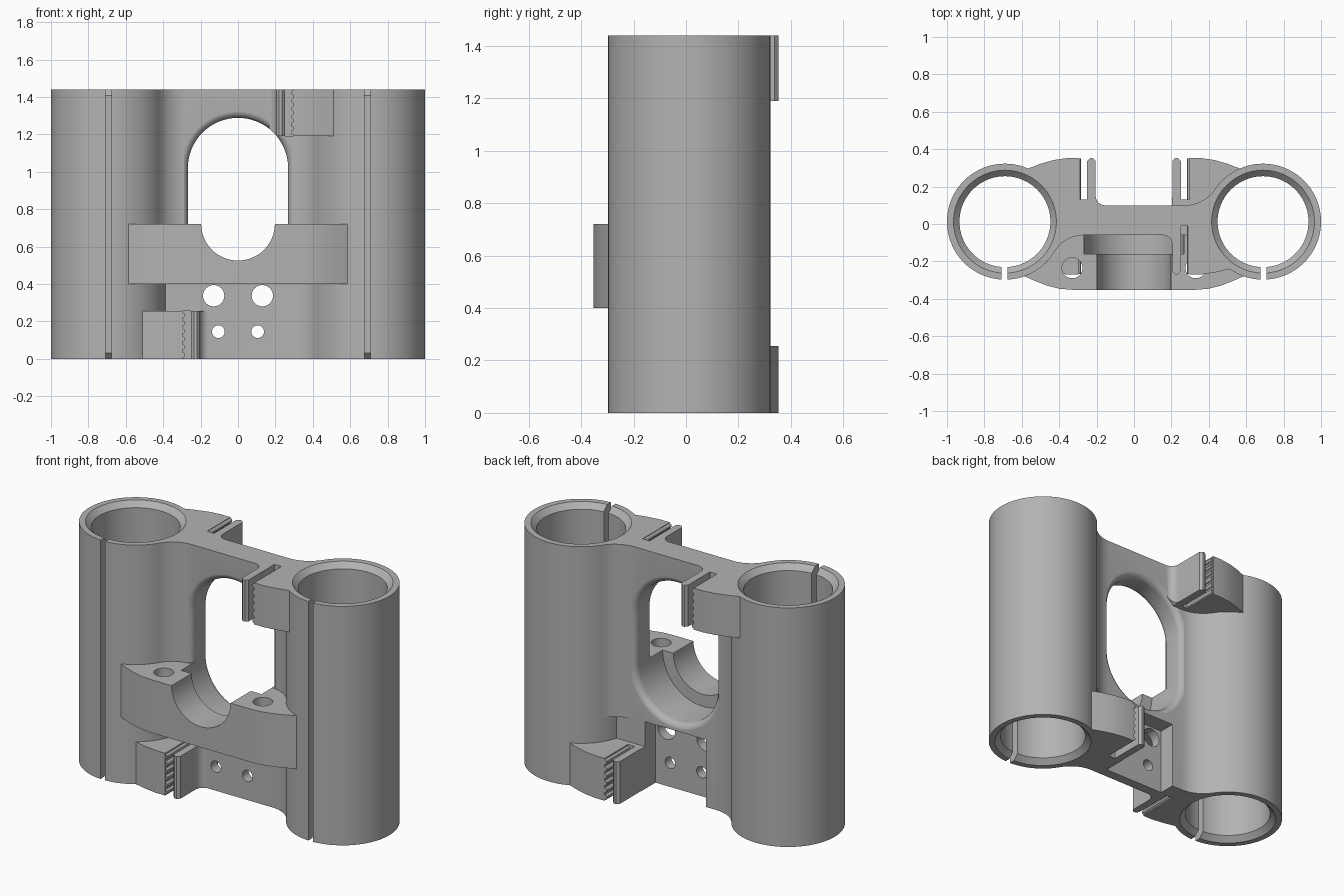
import bpy, bmesh
from math import sin, cos, pi, atan2, hypot

cube = bpy.data.objects.get("Cube")
if cube:
    bpy.data.objects.remove(cube, do_unlink=True)

grey = bpy.data.materials.new("plain_grey")
grey.use_nodes = True
grey.diffuse_color = (0.45, 0.45, 0.45, 1)
grey.node_tree.nodes["Principled BSDF"].inputs["Base Color"].default_value = (0.45, 0.45, 0.45, 1)

H = 1.44                       # overall height
TUBE_X, TUBE_Y, TUBE_R = 0.69, 0.0125, 0.31
WEB_FRONT, WEB_BACK = -0.06, 0.10


def loft(name, loops):
    """Skin a closed solid through equal-length loops of 3D points."""
    bm = bmesh.new()
    rings = [[bm.verts.new(p) for p in loop] for loop in loops]
    n = len(rings[0])
    for a, b in zip(rings, rings[1:]):
        for i in range(n):
            j = (i + 1) % n
            bm.faces.new((a[i], a[j], b[j], b[i]))
    bm.faces.new(rings[0])
    bm.faces.new(rings[-1])
    bmesh.ops.recalc_face_normals(bm, faces=bm.faces)
    mesh = bpy.data.meshes.new(name)
    bm.to_mesh(mesh)
    bm.free()
    obj = bpy.data.objects.new(name, mesh)
    bpy.context.collection.objects.link(obj)
    return obj


def prism(name, outline, z0, z1):
    return loft(name, [[(x, y, z) for x, y in outline] for z in (z0, z1)])


def prism_y(name, outline, y0, y1):
    return loft(name, [[(x, y, z) for x, z in outline] for y in (y0, y1)])


def box(name, x0, x1, y0, y1, z0, z1):
    return prism(name, [(x0, y0), (x1, y0), (x1, y1), (x0, y1)], z0, z1)


def arc(cx, cy, r, a0, a1, n):
    return [(cx + r * cos(a0 + (a1 - a0) * i / n),
             cy + r * sin(a0 + (a1 - a0) * i / n)) for i in range(n + 1)]


def circle(cx, cy, r, n=32):
    return arc(cx, cy, r, 0, 2 * pi, n)[:-1]


def stadium(r, z0, z1):
    return arc(0, z1, r, 0, pi, 32) + arc(0, z0, r, pi, 2 * pi, 32)


def arch(r, z0, z1):
    return arc(0, z1, r, 0, pi, 32) + [(-r, z0), (r, z0)]


def combine(target, tool, operation):
    mod = target.modifiers.new("join", 'BOOLEAN')
    mod.operation, mod.solver, mod.object = operation, 'EXACT', tool
    with bpy.context.temp_override(object=target, active_object=target):
        bpy.ops.object.modifier_apply(modifier=mod.name)
    bpy.data.objects.remove(tool, do_unlink=True)


def add(tool):
    combine(body, tool, 'UNION')


def cut(tool):
    combine(body, tool, 'DIFFERENCE')


# Central web
body = box("bearing_carriage", -0.5, 0.5, WEB_FRONT, WEB_BACK, 0, H)

# Bearing tubes, bored later
for side in (-1, 1):
    add(prism("tube", circle(side * TUBE_X, TUBE_Y, TUBE_R, 96), 0, H))


def fillet(sx, sy, z0):
    """Concave blend between the web and a tube."""
    face = WEB_BACK if sy > 0 else WEB_FRONT
    d, g = TUBE_X - 0.27, abs(face - TUBE_Y)
    r = (d * d + g * g - TUBE_R ** 2) / (2 * (TUBE_R - g))
    ang = atan2(-(g + r), d)
    pts = arc(0.27, g + r, r, -pi / 2, ang, 14)
    pts += [(TUBE_X - 0.12, g + 0.04), (TUBE_X - 0.12, 0), (0.27, 0)]
    add(prism("fillet", [(sx * x, TUBE_Y + sy * y) for x, y in pts], z0, H))


fillet(-1, -1, 0.4)
fillet(1, -1, 0)
fillet(-1, 1, 0)
fillet(1, 1, 0.4)

# Front mounting block with tapered ends
half = [(0.33, -0.352), (0.40, -0.346), (0.47, -0.328), (0.535, -0.302),
        (0.595, -0.275), (0.595, 0)]
add(prism("front_block", half + [(-x, y) for x, y in reversed(half)], 0.4, 0.72))


# Belt clamps: tapered block, slot and thin finger
def clamp(sx, back, z0, z1):
    if back:
        face, tip, slot = WEB_BACK, 0.352, 0.13
        taper = [(0.36, tip), (0.43, 0.342), (0.50, 0.322), (0.57, 0.295)]
    else:
        face, tip, slot = WEB_FRONT, -0.27, -0.01
        taper = [(0.36, tip), (0.44, -0.258), (0.515, -0.24)]
    s = 1 if back else -1
    pts = [(0.155, 0.02)]
    pts += [(x, face + s * y) for x, y in arc(0.155, 0.05, 0.05, -pi / 2, 0, 8)]
    pts += [(0.205, tip - s * 0.015), (0.22, tip), (0.235, tip), (0.25, tip - s * 0.015),
            (0.25, slot), (0.297, slot), (0.297, tip)]
    pts += taper + [(0.56, TUBE_Y)]
    add(prism("clamp", [(sx * x, y) for x, y in pts], z0, z1))
    if not back:
        xs = sorted((sx * 0.25, sx * 0.297))
        cut(box("slot", *xs, tip, slot, z0 - 0.01 * (z0 == 0), z1 + 0.01 * (z1 == H)))
    return sx * 0.297, slot, tip - s * 0.002, z0


clamps = [clamp(1, False, 1.19, H), clamp(-1, False, 0, 0.255),
          clamp(-1, True, 1.19, H), clamp(1, True, 0, 0.255)]

# Tube bores with chamfered mouths, and the front slits
for side in (-1, 1):
    profile = [(0.285, -0.01), (0.243, 0.032), (0.243, H - 0.032), (0.285, H + 0.01)]
    cut(loft("bore", [[(x, y, z) for x, y in circle(side * TUBE_X, TUBE_Y, r, 96)]
                      for r, z in profile]))
    x = side * 0.693
    cut(box("slit", x - 0.016, x + 0.016, -0.34, -0.15, -0.01, H + 0.01))

# Central window with rounded edges
cut(prism_y("window", stadium(0.268, 0.72, 1.02), -0.16, 0.16))
steps = [(0.268 + 0.04 * (1 - cos(i * pi / 12)), 0.04 * sin(i * pi / 12)) for i in range(7)]
cut(loft("back_round", [[(x, WEB_BACK - 0.039 + d, z) for x, z in stadium(r, 0.72, 1.02)]
                        for r, d in steps]))
cut(loft("front_round", [[(x, WEB_FRONT + 0.039 - d, z) for x, z in arch(r, 0.721, 1.02)]
                         for r, d in steps]))

# Round saddle and vertical bolt holes in the front block
cut(prism_y("saddle", circle(0, 0.722, 0.197, 64), -0.4, -0.1))
for side in (-1, 1):
    cut(prism("block_hole", circle(side * 0.33, -0.235, 0.055), 0.35, 0.78))

# Rear pocket and its screw holes
cut(box("pocket", -0.203, 0.203, 0.0, 0.2, -0.01, 0.405))
for side in (-1, 1):
    cut(prism_y("large_hole", circle(side * 0.13, 0.337, 0.057), -0.2, 0.2))
    cut(prism_y("small_hole", circle(side * 0.105, 0.145, 0.034), -0.2, 0.2))

# Belt teeth along the clamp slots
for x, y0, y1, z0 in clamps:
    for i in range(6):
        add(prism_y("tooth", circle(x, z0 + 0.02 + 0.0425 * i, 0.014, 12), y0, y1))

# Finish
body.data.materials.clear()
body.data.materials.append(grey)
for poly in body.data.polygons:
    poly.material_index = 0
bpy.ops.object.select_all(action='DESELECT')
body.select_set(True)
bpy.context.view_layer.objects.active = body
bpy.ops.object.shade_smooth_by_angle(angle=pi / 6)
